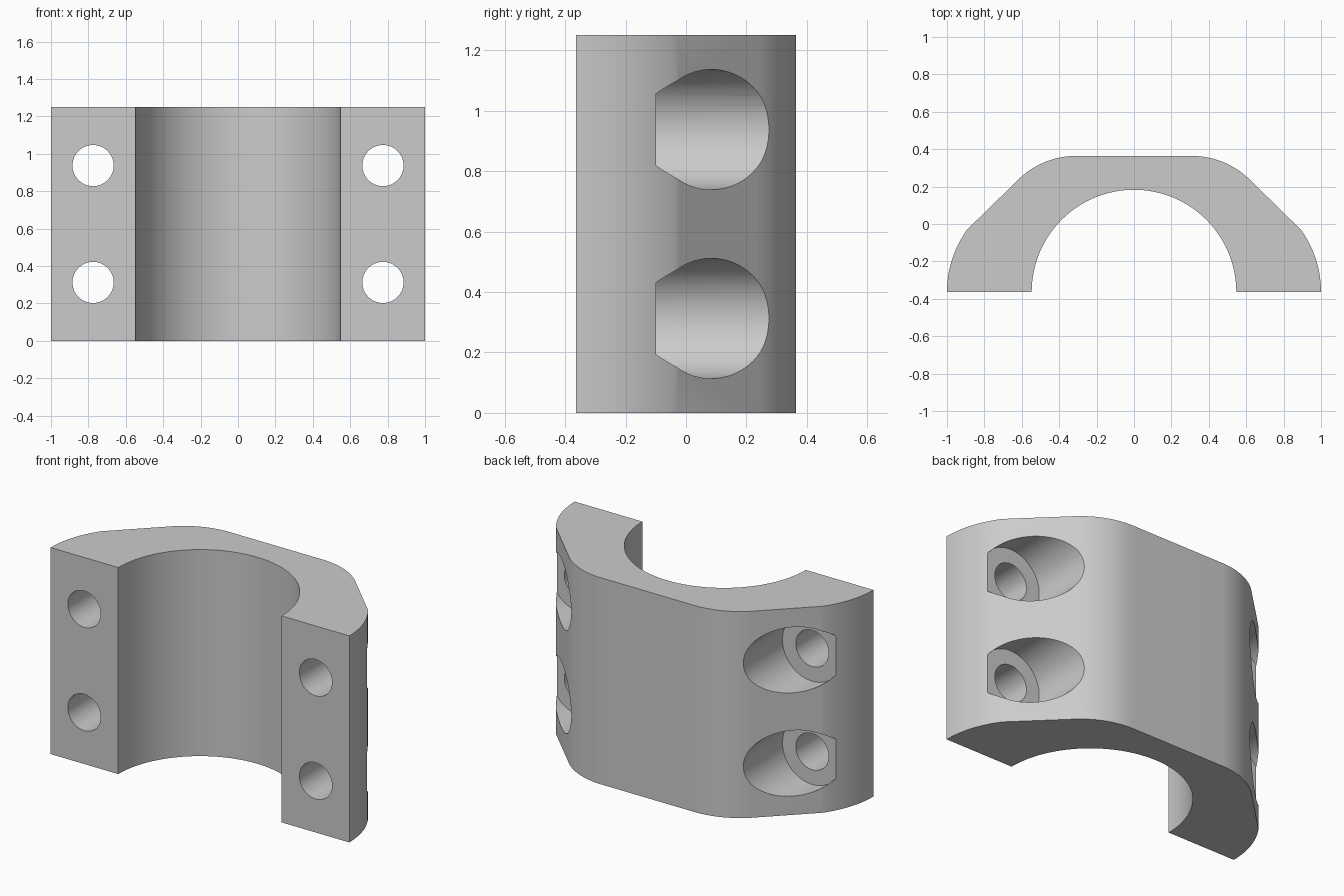
import bpy, bmesh
from math import sin, cos, asin, pi, radians

cube = bpy.data.objects.get("Cube")
if cube:
    bpy.data.objects.remove(cube)

HEIGHT, FRONT, BACK = 1.25, -0.364, 0.364

grey = bpy.data.materials.new("plain grey")
grey.use_nodes = True
colour = (0.6, 0.6, 0.6, 1)
grey.diffuse_color = colour
grey.node_tree.nodes["Principled BSDF"].inputs["Base Color"].default_value = colour


def arc(cx, cy, r, start, end, steps):
    angles = [start + (end - start) * i / steps for i in range(steps + 1)]
    return [(cx + r * cos(a), cy + r * sin(a)) for a in angles]


def cylinder(name, x, z, radius, y0, y1):
    bpy.ops.mesh.primitive_cylinder_add(
        vertices=64, radius=radius, depth=y1 - y0,
        location=(x, (y0 + y1) / 2, z), rotation=(pi / 2, 0, 0))
    ob = bpy.context.object
    ob.name = name
    ob.hide_render = True
    ob.data.materials.append(grey)
    return ob


# Half outline: rounded side, sloped shoulder, rounded top corner
side_r, corner_r = 0.57, 0.44
outer = arc(1 - side_r, FRONT, side_r, 0, asin(0.334 / side_r), 14)
outer += arc(0.31, BACK - corner_r, corner_r, asin(0.322 / corner_r), pi / 2, 14)
outer += [(-x, y) for x, y in reversed(outer)]
# Semicircular bore closes the outline
bore = arc(0, FRONT, 0.547, pi, 0, 64)

# Clamp body, extruded upward
bm = bmesh.new()
face = bm.faces.new([bm.verts.new((x, y, 0)) for x, y in outer + bore])
top = bmesh.ops.extrude_face_region(bm, geom=[face])["geom"]
bmesh.ops.translate(bm, vec=(0, 0, HEIGHT),
                    verts=[v for v in top if isinstance(v, bmesh.types.BMVert)])
bmesh.ops.recalc_face_normals(bm, faces=bm.faces)
mesh = bpy.data.meshes.new("clamp_half")
bm.to_mesh(mesh)
bm.free()
mesh.materials.append(grey)
body = bpy.data.objects.new("clamp_half", mesh)
bpy.context.collection.objects.link(body)

# Bolt holes with counterbores on the back
cutters = []
for x in (-0.775, 0.775):
    for z in (HEIGHT / 4, HEIGHT * 3 / 4):
        cutters.append(cylinder("counterbore_cutter", x, z, 0.199, -0.1, 0.6))
        cutters.append(cylinder("bolt_hole_cutter", x, z, 0.11, -0.6, 0.1))

bpy.ops.object.select_all(action='DESELECT')
bpy.context.view_layer.objects.active = body
body.select_set(True)
for cutter in cutters:
    mod = body.modifiers.new("hole", 'BOOLEAN')
    mod.operation = 'DIFFERENCE'
    mod.solver = 'EXACT'
    mod.object = cutter
    bpy.ops.object.modifier_apply(modifier=mod.name)
for cutter in cutters:
    bpy.data.objects.remove(cutter)

bpy.ops.object.shade_smooth_by_angle(angle=radians(25))
